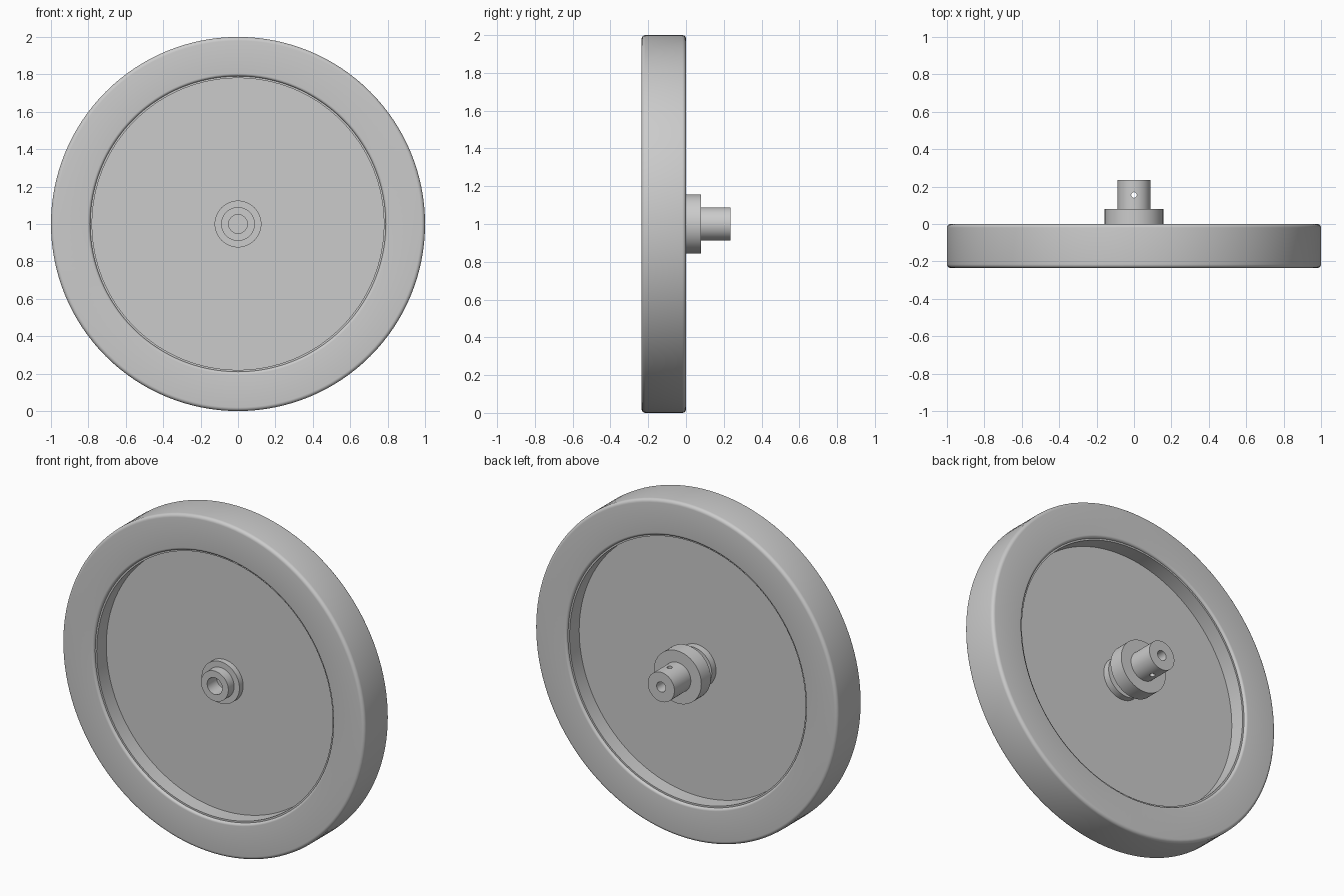
import bpy, bmesh, math
from mathutils import Vector

cube = bpy.data.objects.get("Cube")
if cube:
    bpy.data.objects.remove(cube, do_unlink=True)

AXLE = Vector((0, 0, 1))
FRONT, BACK = -0.235, 0.0
MID = (FRONT + BACK) / 2

grey = bpy.data.materials.new("plain grey")
grey.use_nodes = True
colour = (0.6, 0.6, 0.6, 1)
grey.diffuse_color = colour
grey.node_tree.nodes["Principled BSDF"].inputs["Base Color"].default_value = colour


def arc(r, y, radius, start, end, steps=6):
    """Points of a rounded corner in the (radius, y) plane, angles in degrees."""
    angles = [math.radians(start + (end - start) * i / steps) for i in range(steps + 1)]
    return [(r + radius * math.cos(a), y + radius * math.sin(a)) for a in angles]


def smooth(obj):
    obj.data.shade_smooth()
    obj.data.set_sharp_from_angle(angle=math.radians(32))


def lathe(name, profile, segments, closed=True):
    """Revolve a (radius, y) profile around the wheel's axle."""
    bm = bmesh.new()
    verts = [bm.verts.new((r, y, 1)) for r, y in profile]
    for v in verts:
        v.co.z = 1
    pairs = list(zip(verts, verts[1:]))
    if closed:
        pairs.append((verts[-1], verts[0]))
    edges = [bm.edges.new(p) for p in pairs]
    bmesh.ops.spin(bm, geom=verts + edges, cent=AXLE, axis=(0, 1, 0),
                   angle=math.tau, steps=segments, use_merge=False)
    bmesh.ops.remove_doubles(bm, verts=bm.verts, dist=0.0001)
    bmesh.ops.recalc_face_normals(bm, faces=bm.faces)
    mesh = bpy.data.meshes.new(name)
    bm.to_mesh(mesh)
    bm.free()
    mesh.materials.append(grey)
    obj = bpy.data.objects.new(name, mesh)
    bpy.context.collection.objects.link(obj)
    smooth(obj)
    return obj


# Tyre with rounded outer and inner corners
big, small, bore = 0.02, 0.015, 0.79
tyre = (arc(1 - big, FRONT + big, big, -90, 0)
        + arc(1 - big, BACK - big, big, 0, 90)
        + arc(bore + small, BACK - small, small, 90, 180)
        + arc(bore + small, FRONT + small, small, 180, 270))
lathe("tyre", tyre, 128)

# Rim ring, set slightly below the tyre faces
rim_in = 0.78
lathe("rim", [(bore, FRONT + small), (bore, BACK - small),
              (rim_in, BACK - small), (rim_in, FRONT + small)], 128)

# Thin web plate in the middle of the wheel
web = 0.012
lathe("web_plate", [(rim_in, MID - web), (rim_in, MID + web),
                    (0.1, MID + web), (0.1, MID - web)], 128)

# Stepped hub with a blind hole at the front
lathe("hub", [(0, -0.13), (0.05, -0.13), (0.05, -0.22), (0.09, -0.22),
              (0.09, -0.165), (0.125, -0.165), (0.125, -0.065),
              (0.09, -0.065), (0.09, -0.01), (0, -0.01)], 64, closed=False)

# Rear flange and stub shaft with a blind hole
shaft = lathe("flange_and_shaft",
              [(0, -0.01), (0.157, -0.01), (0.157, 0.08), (0.088, 0.08),
               (0.088, 0.235), (0.03, 0.235), (0.03, 0.09), (0, 0.09)],
              64, closed=False)

# Small pin hole drilled vertically through the shaft
bpy.ops.mesh.primitive_cylinder_add(vertices=24, radius=0.015, depth=0.4,
                                    location=(0, 0.155, 1))
drill = bpy.context.object
drill.name = "pin_hole_cutter"
drill.data.materials.append(grey)
cut = shaft.modifiers.new("pin hole", 'BOOLEAN')
cut.operation = 'DIFFERENCE'
cut.solver = 'EXACT'
cut.object = drill
graph = bpy.context.evaluated_depsgraph_get()
shaft.data = bpy.data.meshes.new_from_object(shaft.evaluated_get(graph))
shaft.modifiers.clear()
smooth(shaft)
bpy.data.objects.remove(drill, do_unlink=True)
